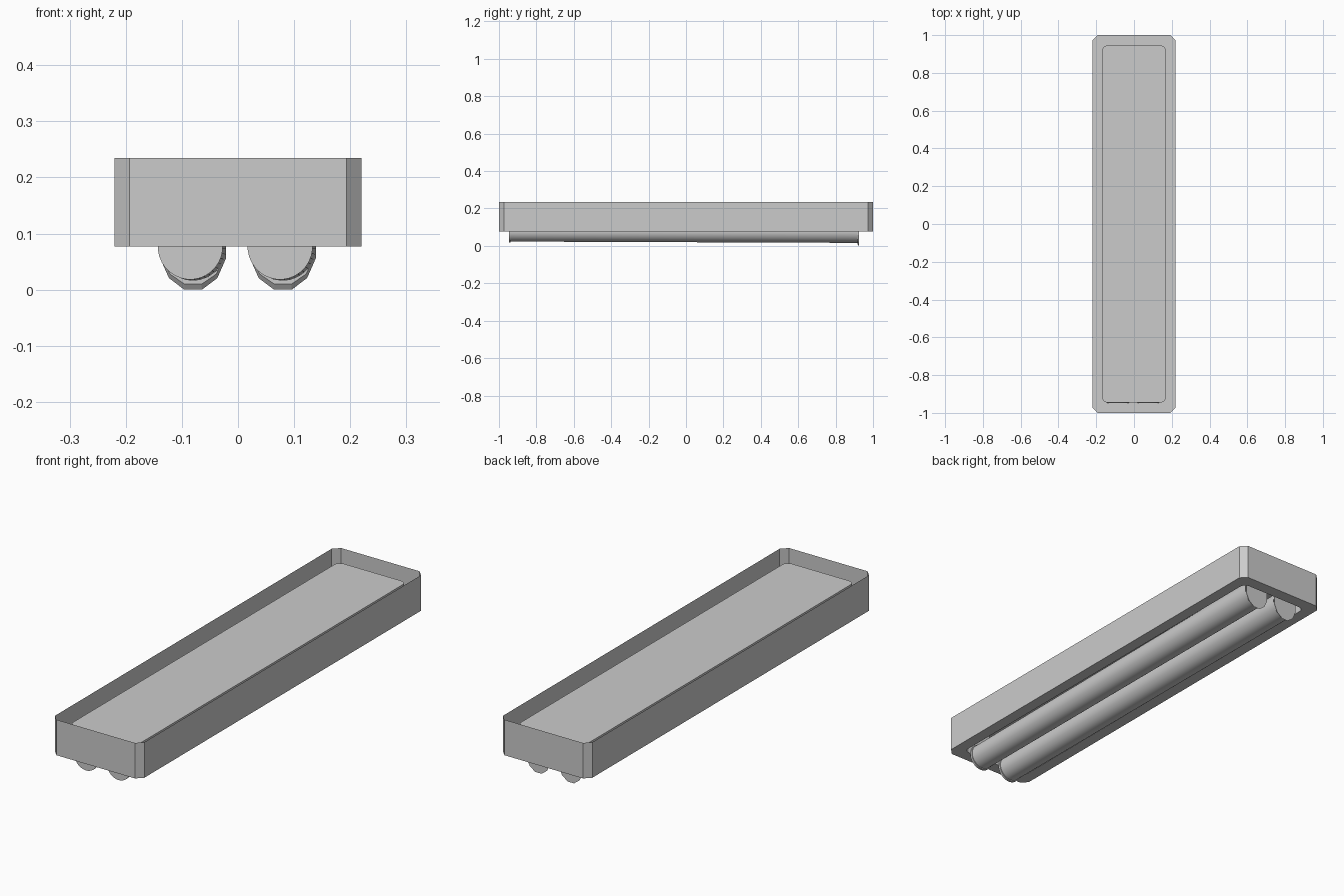
import bpy, bmesh, math

if "Cube" in bpy.data.objects:
    bpy.data.objects.remove(bpy.data.objects["Cube"])

SEG = 4                     # segments in each housing corner


def finish(bm, name, smooth=False):
    bmesh.ops.recalc_face_normals(bm, faces=bm.faces)
    mesh = bpy.data.meshes.new(name)
    bm.to_mesh(mesh)
    bm.free()
    ob = bpy.data.objects.new(name, mesh)
    bpy.context.collection.objects.link(ob)
    if smooth:
        bpy.ops.object.select_all(action='DESELECT')
        ob.select_set(True)
        bpy.context.view_layer.objects.active = ob
        bpy.ops.object.shade_smooth_by_angle(angle=math.radians(30))
    return ob


def rect_loop(hx, hy, z, r, rounded):
    """Rectangle outline with rounded or chamfered corners."""
    pts = []
    for k, (sx, sy) in enumerate([(1, 1), (-1, 1), (-1, -1), (1, -1)]):
        a0 = k * math.pi / 2
        for i in range(SEG + 1):
            t = i / SEG
            a = a0 + t * math.pi / 2
            if rounded:
                dx, dy = math.cos(a), math.sin(a)
            else:
                dx = (1 - t) * math.cos(a0) - t * math.sin(a0)
                dy = (1 - t) * math.sin(a0) + t * math.cos(a0)
            pts.append((sx * (hx - r) + r * dx, sy * (hy - r) + r * dy, z))
    return pts


def ring(cx, y, cz, rx, rz, n):
    """Elliptical outline across the tube, flat side down."""
    return [(cx + rx * math.cos((i + 0.5) * math.tau / n), y,
             cz + rz * math.sin((i + 0.5) * math.tau / n)) for i in range(n)]


def loft(name, loops, cap_first=False, cap_last=False, smooth=False):
    bm = bmesh.new()
    rows = [[bm.verts.new(p) for p in loop] for loop in loops]
    n = len(rows[0])
    for a, b in zip(rows, rows[1:]):
        for i in range(n):
            j = (i + 1) % n
            bm.faces.new((a[i], a[j], b[j], b[i]))
    if cap_first:
        bm.faces.new(rows[0])
    if cap_last:
        bm.faces.new(rows[-1])
    return finish(bm, name, smooth)


# sheet housing: outer wall, bottom flange, recess wall, raised panel
loft("housing", [
    rect_loop(0.22, 1.0, 0.235, 0.027, False),
    rect_loop(0.22, 1.0, 0.077, 0.027, False),
    rect_loop(0.168, 0.945, 0.077, 0.027, True),
    rect_loop(0.168, 0.945, 0.2, 0.027, True),
], cap_last=True)

# two lamp tubes, very slightly skewed, each with a front and a back end
CZ = 0.077
RZ = CZ / math.cos(math.pi / 12)
for side, x in (("left", -0.08), ("right", 0.08)):
    xf = x - 0.005
    loft(side + "_tube", [
        ring(xf, -0.937, CZ + 0.001, 0.055, 0.055, 40),
        ring(x, 0.918, CZ, 0.059, 0.061, 40),
    ], smooth=True)
    loft(side + "_front_cap", [
        ring(xf, -0.947, CZ, 0.058, 0.059, 32),
        ring(xf, -0.937, CZ, 0.058, 0.059, 32),
    ], True, True, smooth=True)
    # twelve-sided flared plate
    loft(side + "_back_cap", [
        ring(x, 0.917, CZ, 0.058, RZ - 0.01, 12),
        ring(x, 0.924, CZ, 0.061, RZ, 12),
    ], True, True)
